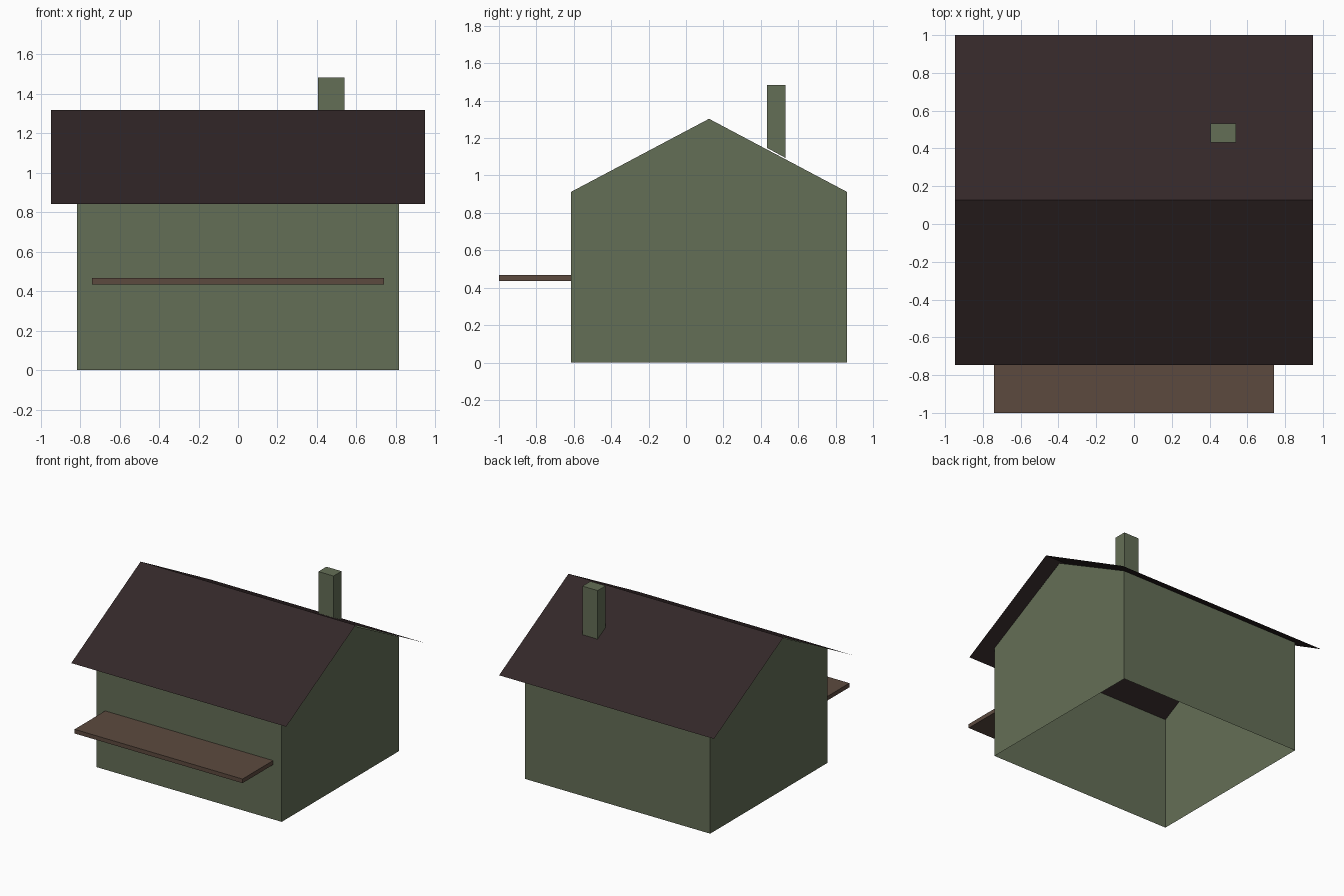
import bpy

if "Cube" in bpy.data.objects:
    bpy.data.objects.remove(bpy.data.objects["Cube"], do_unlink=True)


def material(name, srgb):
    mat = bpy.data.materials.new(name)
    mat.use_nodes = True
    colour = [((c / 255 + 0.055) / 1.055) ** 2.4 for c in srgb] + [1]
    mat.diffuse_color = colour
    mat.node_tree.nodes["Principled BSDF"].inputs["Base Color"].default_value = colour
    return mat


def add_mesh(name, verts, faces, mat):
    mesh = bpy.data.meshes.new(name)
    mesh.from_pydata(verts, [], faces)
    mesh.materials.append(mat)
    obj = bpy.data.objects.new(name, mesh)
    bpy.context.collection.objects.link(obj)
    return obj


def extrude_profile(name, profile, x0, x1, mat, skip=(), caps=True):
    """Sweep a (y, z) outline along x, leaving out the sides listed in skip."""
    n = len(profile)
    verts = [(x, y, z) for x in (x0, x1) for y, z in profile]
    faces = [(i, i + n, (i + 1) % n + n, (i + 1) % n) for i in range(n) if i not in skip]
    if caps:
        faces += [tuple(range(n)), tuple(reversed(range(n, 2 * n)))]
    return add_mesh(name, verts, faces, mat)


green = material("moss green", (100, 110, 86))
brown = material("wood brown", (92, 74, 63))
dark = material("dark roof", (51, 39, 40))

FRONT, BACK, EAVE = -0.615, 0.861, 0.912
RIDGE_Y, RIDGE_Z = 0.127, 1.318
ROOF_BACK, ROOF_EAVE = 1.0, 0.843


def roof_height(y):
    return RIDGE_Z - (RIDGE_Z - ROOF_EAVE) * (y - RIDGE_Y) / (ROOF_BACK - RIDGE_Y)


# Walls: open shell with gables, no floor and no ceiling
extrude_profile(
    "walls",
    [(FRONT, 0), (FRONT, EAVE), (0.123, 1.303), (BACK, EAVE), (BACK, 0)],
    -0.816, 0.816, green, skip=(1, 2, 4))

# Roof: thin folded sheet with overhang
extrude_profile(
    "roof",
    [(ROOF_BACK, ROOF_EAVE), (RIDGE_Y, RIDGE_Z), (-0.746, ROOF_EAVE)],
    0.947, -0.947, dark, skip=(2,), caps=False)

# Chimney: foot cut to the roof slope
c0, c1, top = 0.432, 0.533, 1.484
extrude_profile(
    "chimney",
    [(c0, roof_height(c0) - 0.004), (c0, top), (c1, top), (c1, roof_height(c1) - 0.004)],
    0.406, 0.539, green)

# Front shelf
extrude_profile(
    "front_shelf",
    [(-1, 0.435), (-1, 0.468), (FRONT, 0.468), (FRONT, 0.435)],
    -0.74, 0.74, brown)
